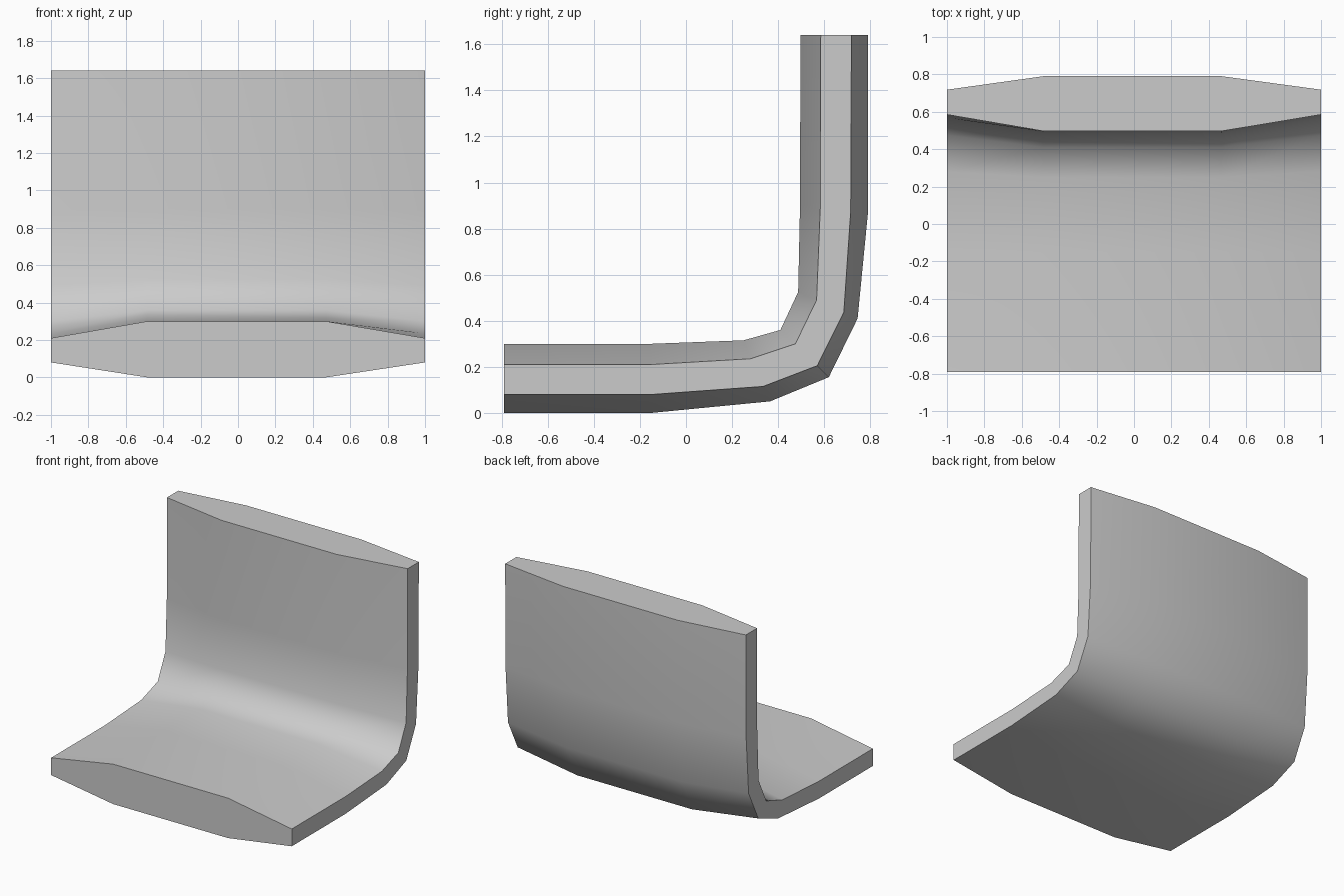
import bpy
import bmesh
import math
from mathutils import Vector

cube = bpy.data.objects.get("Cube")
if cube:
    bpy.data.objects.remove(cube, do_unlink=True)

# Single plain grey colour
grey = bpy.data.materials.new("light_grey")
grey.use_nodes = True
colour = (0.6, 0.6, 0.6, 1.0)
grey.diffuse_color = colour
grey.node_tree.nodes["Principled BSDF"].inputs["Base Color"].default_value = colour

# Side profile stations (y, z): thick middle inner, thin edge inner, edge outer, middle outer
STATIONS = [
    [(-0.79, 0.30), (-0.79, 0.21), (-0.79, 0.08), (-0.79, 0.0)],
    [(-0.15, 0.30), (-0.15, 0.21), (-0.15, 0.08), (-0.15, 0.0)],
    [(0.25, 0.315), (0.28, 0.235), (0.335, 0.115), (0.365, 0.05)],
    [(0.41, 0.36), (0.475, 0.30), (0.57, 0.205), (0.62, 0.155)],
    [(0.487, 0.525), (0.567, 0.49), (0.685, 0.437), (0.745, 0.41)],
    [(0.495, 0.90), (0.583, 0.89), (0.715, 0.875), (0.79, 0.87)],
    [(0.497, 1.64), (0.585, 1.64), (0.718, 1.64), (0.79, 1.64)],
]
LEFT, RIGHT = 0.47, -0.485   # ends of the thick middle


def section(bm, station):
    """Eight-sided slab section, thick in the middle and thin at both edges."""
    inner, edge_in, edge_out, outer = station
    ring = [(RIGHT, inner), (LEFT, inner), (1, edge_in), (1, edge_out),
            (LEFT, outer), (RIGHT, outer), (-1, edge_out), (-1, edge_in)]
    return [bm.verts.new(Vector((x, *yz))) for x, yz in ring]


# Bent slab: seat and backrest as one swept shell
bm = bmesh.new()
rings = [section(bm, s) for s in STATIONS]
for a, b in zip(rings, rings[1:]):
    for i in range(len(a)):
        j = (i + 1) % len(a)
        bm.faces.new((a[i], a[j], b[j], b[i]))
bm.faces.new(rings[0])
bm.faces.new(rings[-1])
bmesh.ops.recalc_face_normals(bm, faces=bm.faces)

mesh = bpy.data.meshes.new("bent_seat_shell")
bm.to_mesh(mesh)
bm.free()
mesh.materials.append(grey)
shell = bpy.data.objects.new("bent_seat_shell", mesh)
bpy.context.collection.objects.link(shell)

# Smooth bend with crisp rims
bpy.ops.object.select_all(action="DESELECT")
shell.select_set(True)
bpy.context.view_layer.objects.active = shell
bpy.ops.object.shade_smooth_by_angle(angle=math.radians(60))
